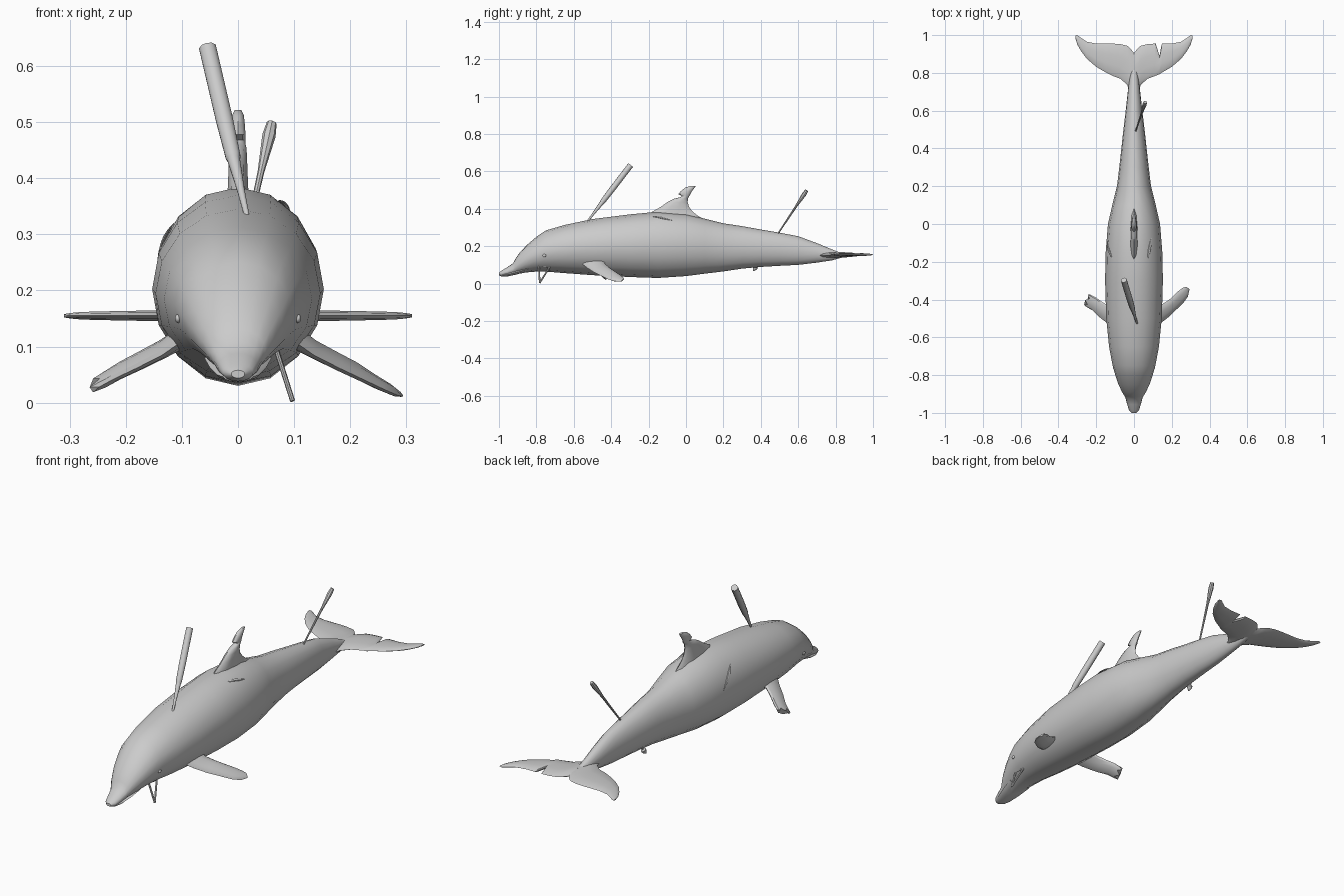
import bpy, bmesh
from math import sin, cos, pi, radians
from mathutils import Vector as V

if "Cube" in bpy.data.objects:
    bpy.data.objects.remove(bpy.data.objects["Cube"])


def ring(c, a, b, n):
    return [c + a * cos(2 * pi * i / n) + b * sin(2 * pi * i / n) for i in range(n)]


def loft(name, rings, angle=40):
    bm = bmesh.new()
    rows = [[bm.verts.new(p) for p in r] for r in rings]
    n = len(rows[0])
    for r, s in zip(rows, rows[1:]):
        for i in range(n):
            j = (i + 1) % n
            bm.faces.new((r[i], r[j], s[j], s[i]))
    bm.faces.new(rows[0][::-1])
    bm.faces.new(rows[-1])
    bmesh.ops.recalc_face_normals(bm, faces=bm.faces)
    me = bpy.data.meshes.new(name)
    bm.to_mesh(me)
    bm.free()
    ob = bpy.data.objects.new(name, me)
    bpy.context.collection.objects.link(ob)
    bpy.ops.object.select_all(action='DESELECT')
    ob.select_set(True)
    bpy.context.view_layer.objects.active = ob
    bpy.ops.object.shade_smooth_by_angle(angle=radians(angle))
    return ob


def blade_rings(secs, n=10):
    """Each section: leading point, trailing point, half thickness."""
    secs = [(V(l), V(t), h) for l, t, h in secs]
    mids = [(l + t) / 2 for l, t, h in secs]
    out = []
    for i, (l, t, h) in enumerate(secs):
        span = mids[-1] - mids[0]
        b = (l - t).cross(span).normalized() * h
        out.append(ring(mids[i], (l - t) / 2, b, n))
    return out


def rod(name, pts, radii, n=10):
    pts = [V(p) for p in pts]
    d = (pts[-1] - pts[0]).normalized()
    a = d.orthogonal().normalized()
    b = d.cross(a)
    return loft(name, [ring(p, a * r, b * r, n) for p, r in zip(pts, radii)])


# Body: y, top z, bottom z, half width
BODY = [(-1, .058, .044, .012), (-.985, .07, .038, .027), (-.955, .088, .04, .036),
        (-.925, .108, .045, .043), (-.912, .132, .048, .05), (-.89, .165, .053, .063),
        (-.85, .207, .06, .082), (-.8, .25, .064, .099), (-.75, .284, .064, .113),
        (-.65, .313, .056, .132), (-.5, .345, .045, .147), (-.3, .37, .035, .153),
        (-.15, .384, .03, .15), (0, .372, .04, .138), (.1, .347, .053, .115),
        (.2, .322, .065, .09), (.3, .307, .08, .078), (.4, .289, .089, .067),
        (.5, .272, .095, .056), (.6, .253, .1, .044), (.7, .216, .112, .033),
        (.78, .183, .124, .023), (.83, .163, .138, .014), (.86, .157, .15, .006)]
loft("body", [ring(V((0, y, (t + b) / 2)), V((w, 0, 0)), V((0, 0, (t - b) / 2)), 16)
              for y, t, b, w in BODY])

# Lower jaw, leaving a lip line around the beak
JAW = [(-.99, .05, .008, .004), (-.98, .046, .026, .009), (-.95, .05, .038, .011),
       (-.9, .062, .05, .012), (-.84, .08, .06, .01)]
loft("lower_jaw", [ring(V((0, y, z)), V((w, 0, 0)), V((0, 0, h)), 12) for y, z, w, h in JAW])

# Eyes
for s, side in ((1, "right"), (-1, "left")):
    bpy.ops.mesh.primitive_uv_sphere_add(segments=12, ring_count=8, radius=.008,
                                         location=(s * .107, -.757, .15))
    bpy.context.object.name = side + "_eye"
    bpy.context.object.scale = (.7, 1.3, 1)
    bpy.ops.object.shade_smooth()

# Dorsal fin with a nick in the leading edge: z, leading y, trailing y, half width
DORSAL = [(.335, -.24, .11, .024), (.365, -.21, .06, .021), (.385, -.18, .035, .019),
          (.41, -.135, .016, .018), (.435, -.1, .009, .017), (.453, -.066, .01, .016),
          (.462, -.03, .014, .014), (.468, -.022, .018, .014), (.478, -.042, .023, .014),
          (.495, -.027, .033, .013), (.512, -.005, .045, .011), (.522, .022, .053, .006)]
loft("dorsal_fin", blade_rings([((0, l, z), (0, t, z), h) for z, l, t, h in DORSAL]))

# Tail flukes: x, leading y, trailing y, half thickness; the right one has a nick
FLUKE = [(0, .66, .905, .016), (.02, .68, .93, .015), (.035, .735, .943, .013), (.07, .768, .952, .011),
         (.11, .783, .955, .01), (.15, .803, .955, .01), (.2, .832, .955, .009),
         (.25, .875, .965, .008), (.28, .915, .985, .007), (.3, .95, 1.0, .005),
         (.31, .982, .999, .003)]
NICK = [(.115, .785, .955, .01), (.135, .793, .89, .01), (.146, .801, .95, .01)]
for s, side in ((1, "right"), (-1, "left")):
    secs = sorted(FLUKE + NICK) if s > 0 else FLUKE
    loft(side + "_fluke", blade_rings([((s * x, l, .15 + .005 * min(1, x / .1)),
                                        (s * x, t, .155), h) for x, l, t, h in secs]))

# Flippers: leading point, trailing point, half thickness
FLIPPER = [((.085, -.575, .12), (.095, -.43, .125), .02),
           ((.135, -.53, .085), (.13, -.435, .108), .014),
           ((.18, -.495, .062), (.165, -.415, .09), .013),
           ((.22, -.457, .043), (.2, -.39, .072), .012)]
TIP = [((.26, -.42, .024), (.232, -.357, .05), .01),
       ((.285, -.385, .013), (.258, -.338, .035), .008),
       ((.294, -.345, .011), (.275, -.332, .026), .004)]
loft("right_flipper", blade_rings(FLIPPER + TIP))
# Left flipper is broken off with a ragged end
stub = blade_rings([((-l[0], *l[1:]), (-t[0], *t[1:]), h) for l, t, h in
                    FLIPPER + [((.25, -.44, .027), (.228, -.375, .053), .011)]], 12)
out = V((-.8, .45, -.35))
stub[-1] = [p + out * (.016 if min(i, 12 - i) % 2 else -.004) for i, p in enumerate(stub[-1])]
loft("left_flipper_stub", stub, 30)

# Harpoon in the back: thin iron, thick wooden shaft
a, b = V((.02, -.54, .315)), V((-.054, -.297, .632))
rod("harpoon_iron", [a, a.lerp(b, .2), a.lerp(b, .38)], [.004, .007, .012])
rod("harpoon_shaft", [a.lerp(b, .36), a.lerp(b, .39), a.lerp(b, .6), b], [.01, .014, .016, .016])

# Thin spear running through the tail and out below
a, b = V((-.035, .36, .068)), V((.06, .645, .498))
rod("spear", [a.lerp(b, k) for k in (0, .03, .05, .06, .5, .8, .95, 1)],
    [.002, .012, .012, .005, .004, .006, .012, .009], 8)

# Torn loop hanging from the mouth
p, q, r = (.068, -.787, .095), (.07, -.728, .09), (.097, -.782, .004)
for name, u, v in (("front", p, r), ("rear", q, r), ("upper", p, q)):
    rod("mouth_loop_" + name, [u, v], [.0045, .0045], 8)


# Gashes: slender raised lenses following the body surface
def surface(y, deg):
    for s, e in zip(BODY, BODY[1:]):
        if s[0] <= y <= e[0]:
            k = (y - s[0]) / (e[0] - s[0])
            _, t, b, w = [m + (n - m) * k for m, n in zip(s, e)]
            g = radians(deg)
            return V((w * cos(g), y, (t + b) / 2 + (t - b) / 2 * sin(g)))


for side, y0, d0, y1, d1 in (("right", -.19, 62, -.07, 50), ("left", -.185, 138, -.085, 172)):
    rings = []
    for i in range(9):
        k = i / 8
        c = surface(y0 + (y1 - y0) * k, d0 + (d1 - d0) * k)
        nrm = V((c.x, 0, c.z - .205)).normalized()
        along = surface(y1, d1) - surface(y0, d0)
        w = .001 + sin(pi * k)
        rings.append(ring(c, along.cross(nrm).normalized() * .008 * w, nrm * .004 * w, 8))
    loft(side + "_gash", rings, 30)
